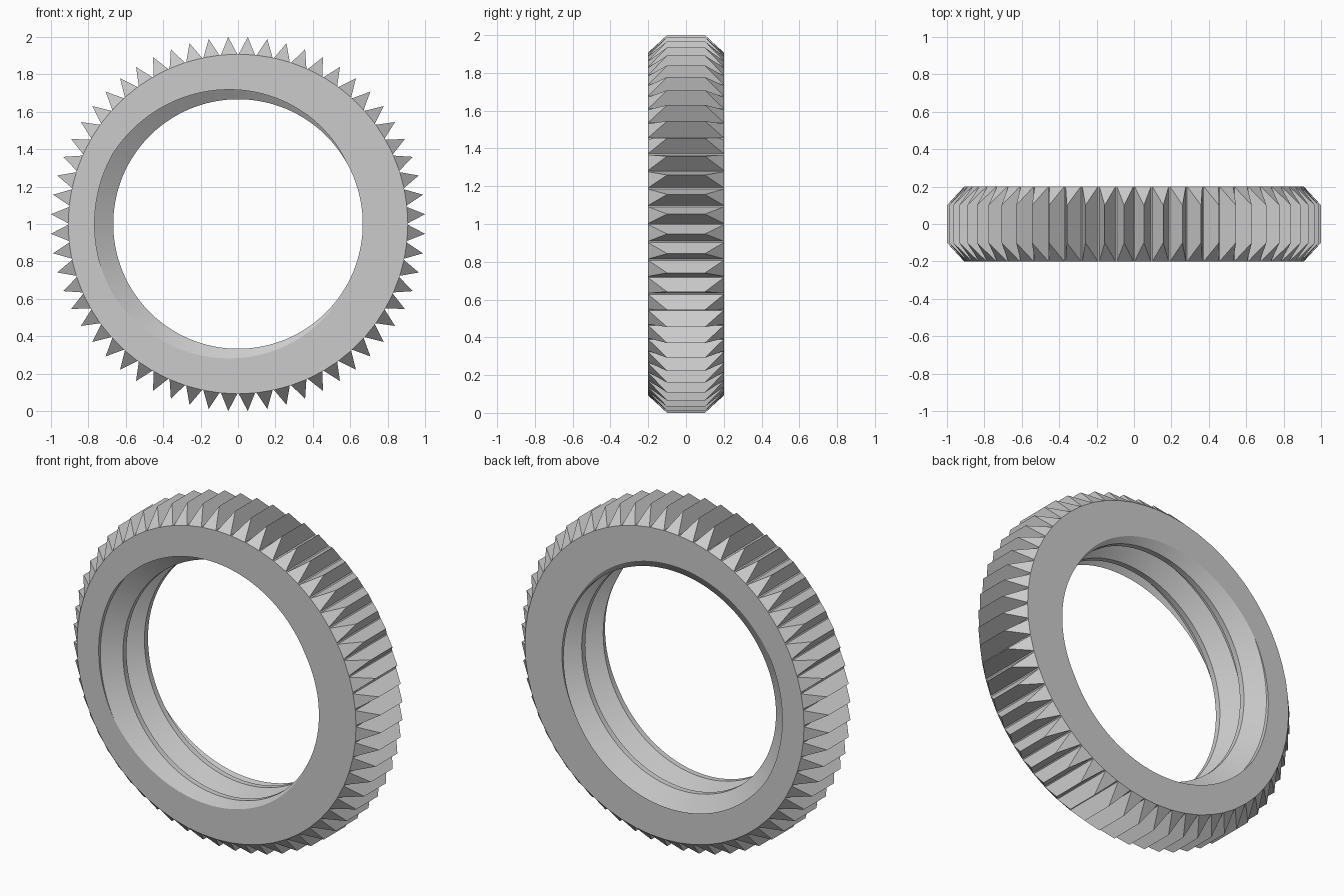
import bpy, bmesh, math
from mathutils import Vector

cube = bpy.data.objects.get("Cube")
if cube:
    bpy.data.objects.remove(cube, do_unlink=True)

TEETH = 60
HALF_WIDTH = 0.2           # half the ring thickness
RIDGE_HALF = 0.1           # half the length of a tooth ridge
STEP = 2 * math.pi / TEETH
TIP_R = 1 / math.cos(STEP / 2)
BASE_R = 0.908
CREST_R, ROOT_R = 0.667, 0.767
PITCH, FLAT = 0.2, 0.033   # internal thread
SEGMENTS = 144             # thread steps per turn


def polar(r, angle, y):
    return Vector((r * math.cos(angle), y, 1 - r * math.sin(angle)))


bm = bmesh.new()

# Threaded bore: one pitch of the thread profile swept along a helix
half = FLAT / 2
profile = [(-half, CREST_R), (half, CREST_R),
           (PITCH / 2 - half, ROOT_R), (PITCH / 2 + half, ROOT_R),
           (PITCH - half, CREST_R)]
previous = None
for i in range(-2 * SEGMENTS, 4 * SEGMENTS + 1):
    angle = 2 * math.pi * i / SEGMENTS
    lead = -HALF_WIDTH + PITCH * i / SEGMENTS
    row = [bm.verts.new(polar(r, angle, lead + y)) for y, r in profile]
    if previous:
        for j in range(len(row) - 1):
            bm.faces.new((previous[j], previous[j + 1], row[j + 1], row[j]))
    previous = row
bmesh.ops.remove_doubles(bm, verts=bm.verts[:], dist=1e-5)

# Trim the thread flush with both side faces
for side in (-1, 1):
    bmesh.ops.bisect_plane(bm, geom=bm.verts[:] + bm.edges[:] + bm.faces[:],
                           dist=1e-6, plane_co=(0, side * HALF_WIDTH, 0),
                           plane_no=(0, side, 0), clear_outer=True)

# Pointed teeth with sloping ends
base = []
for i in range(TEETH):
    centre = (i + 0.5) * STEP
    foot = STEP * 0.46
    lf, lb, rf, rb = [bm.verts.new(polar(BASE_R, centre + a, y))
                      for a in (-foot, foot) for y in (-HALF_WIDTH, HALF_WIDTH)]
    tf, tb = [bm.verts.new(polar(TIP_R, centre, y)) for y in (-RIDGE_HALF, RIDGE_HALF)]
    for face in ((lf, lb, tb, tf), (rb, rf, tf, tb), (lf, tf, rf), (lb, rb, tb)):
        bm.faces.new(face)
    base.append((lf, lb, rf, rb))
for i, (lf, lb, rf, rb) in enumerate(base):
    nf, nb = base[(i + 1) % TEETH][:2]
    bm.faces.new((rf, rb, nb, nf))

# Flat side faces between the bore and the feet of the teeth
for side in (-1, 1):
    rim = [e for e in bm.edges if e.is_boundary
           and all(abs(v.co.y - side * HALF_WIDTH) < 1e-4 for v in e.verts)]
    bmesh.ops.triangle_fill(bm, use_beauty=True, edges=rim, normal=(0, side, 0))
bmesh.ops.recalc_face_normals(bm, faces=bm.faces[:])

mesh = bpy.data.meshes.new("toothed_ring")
bm.to_mesh(mesh)
bm.free()
ring = bpy.data.objects.new("toothed_ring", mesh)
bpy.context.collection.objects.link(ring)

# Plain grey material
grey = bpy.data.materials.new("light_grey")
grey.use_nodes = True
colour = (0.6, 0.6, 0.6, 1)
grey.diffuse_color = colour
grey.node_tree.nodes["Principled BSDF"].inputs["Base Color"].default_value = colour
mesh.materials.append(grey)

bpy.ops.object.select_all(action='DESELECT')
ring.select_set(True)
bpy.context.view_layer.objects.active = ring
bpy.ops.object.shade_smooth_by_angle(angle=math.radians(30))
